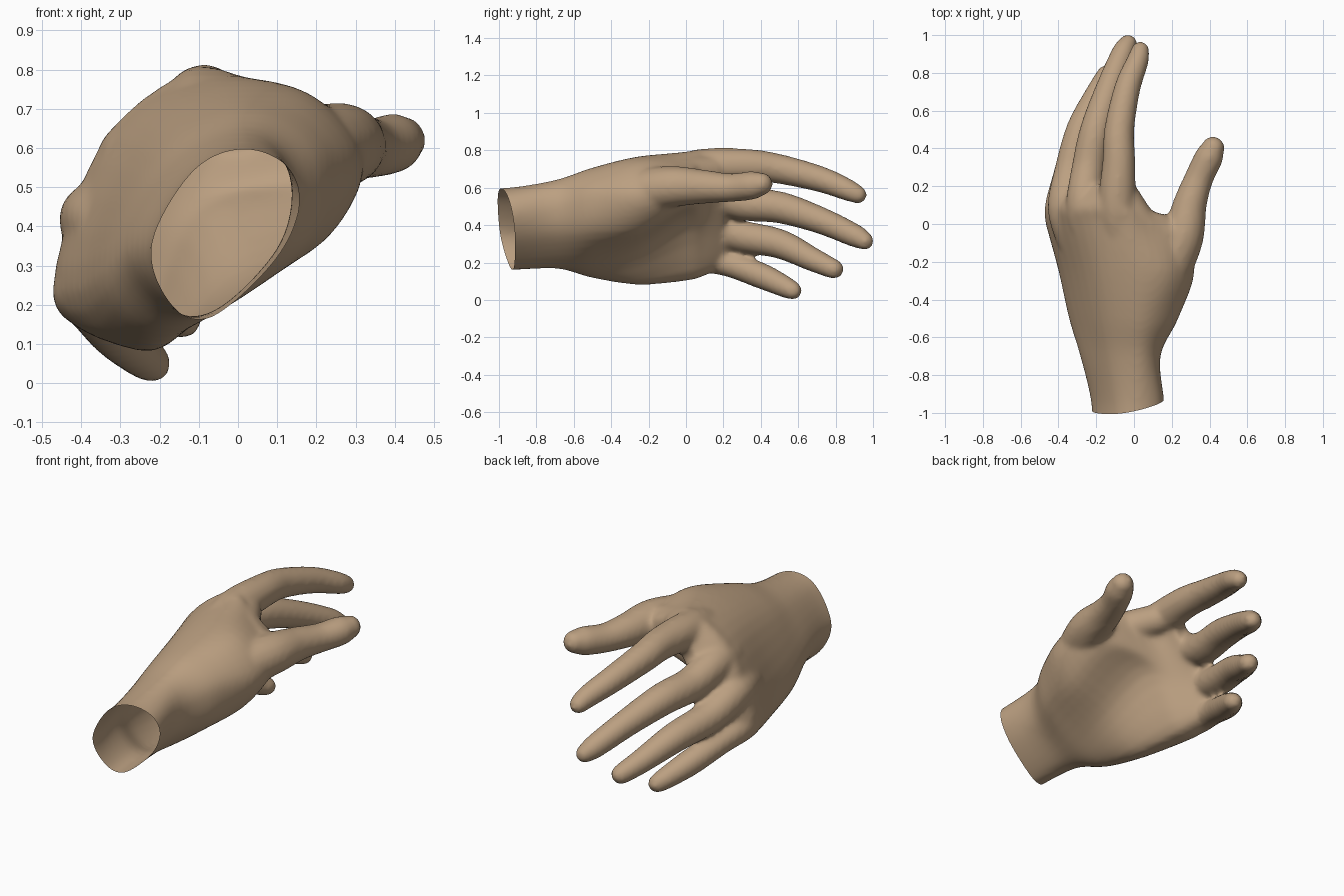
import bpy, bmesh, math
from mathutils import Vector

if "Cube" in bpy.data.objects:
    bpy.data.objects.remove(bpy.data.objects["Cube"])


def spline(pts, steps, closed=False):
    """Catmull-Rom through points of any dimension."""
    n = len(pts)
    get = (lambda i: pts[i % n]) if closed else (lambda i: pts[max(0, min(n - 1, i))])
    out = []
    for i in range(n if closed else n - 1):
        a, b, c, d = get(i - 1), get(i), get(i + 1), get(i + 2)
        for s in range(steps):
            t = s / steps
            out.append(tuple(0.5 * (2 * q + (r - p) * t + (2 * p - 5 * q + 4 * r - w) * t * t
                             + (3 * q - p - 3 * r + w) * t ** 3) for p, q, r, w in zip(a, b, c, d)))
    if not closed:
        out.append(tuple(pts[-1]))
    return out


def loft(bm, rings):
    """Skin a list of rings and cap both ends."""
    vs = [[bm.verts.new(p) for p in ring] for ring in rings]
    n = len(vs[0])
    for a, b in zip(vs, vs[1:]):
        for i in range(n):
            bm.faces.new((a[i], a[(i + 1) % n], b[(i + 1) % n], b[i]))
    bm.faces.new(vs[0][::-1])
    bm.faces.new(vs[-1])


def digit(bm, chain):
    """Tapered tube along (x, y, z, radius) points with a domed tip."""
    path = spline(chain, 5)
    rings = []
    for i, p in enumerate(path):
        d = (Vector(path[min(i + 1, len(path) - 1)][:3]) - Vector(path[max(i - 1, 0)][:3])).normalized()
        u = d.cross(Vector((0, 0, 1))).normalized()
        w = u.cross(d)
        c, r = Vector(p[:3]), p[3]
        rings.append([c + r * (u * math.cos(a) + w * math.sin(a))
                      for a in (k * math.tau / 16 for k in range(16))])
    for k in range(1, 5):
        a0 = k * math.pi / 2 / 4.3
        rings.append([c + d * r * math.sin(a0) + (q - c) * math.cos(a0) for q in rings[len(path) - 1]])
    loft(bm, rings)


# Palm and wrist sections: y, then eight (x, z) points around the outline
wrist = [(.01, .60), (.125, .555), (.16, .45), (.095, .31), (-.07, .165), (-.17, .20), (-.225, .35), (-.12, .54)]
sections = [
    (-1.15, wrist),
    (-.95, wrist),
    (-.70, [(0, .64), (.10, .60), (.14, .49), (.10, .34), (-.06, .185), (-.19, .19), (-.285, .34), (-.16, .56)]),
    (-.50, [(-.02, .70), (.13, .68), (.23, .56), (.19, .36), (-.04, .19), (-.22, .12), (-.345, .28), (-.21, .58)]),
    (-.25, [(-.04, .755), (.18, .74), (.32, .57), (.23, .38), (-.02, .27), (-.22, .08), (-.40, .24), (-.26, .61)]),
    (0, [(-.07, .79), (.10, .735), (.26, .63), (.19, .51), (-.08, .42), (-.26, .11), (-.465, .23), (-.32, .63)]),
    (.10, [(-.12, .80), (-.01, .76), (.0, .68), (-.08, .54), (-.18, .39), (-.29, .14), (-.46, .22), (-.35, .60)]),
    (.21, [(-.12, .745), (-.08, .73), (-.08, .67), (-.16, .54), (-.26, .38), (-.34, .20), (-.39, .21), (-.30, .51)]),
]
flat = [(y,) + tuple(v for p in pts for v in p) for y, pts in sections]
bm = bmesh.new()
rings = []
for row in spline(flat, 5):
    outline = spline(list(zip(row[1::2], row[2::2])), 5, closed=True)
    rings.append([(x, row[0], z) for x, z in outline])
loft(bm, rings)

# Index, middle, ring, little finger and thumb
digits = [
    [(-.08, -.08, .68, .085), (-.09, .1, .71, .1), (-.08, .33, .72, .088), (-.078, .5, .70, .08),
     (-.035, .72, .645, .07), (.018, .86, .59, .06), (.033, .918, .563, .05)],
    [(-.25, -.1, .54, .075), (-.265, .09, .575, .095), (-.24, .3, .515, .09), (-.20, .5, .495, .086),
     (-.13, .72, .425, .073), (-.06, .9, .345, .063), (-.032, .955, .315, .05)],
    [(-.33, -.1, .40, .075), (-.365, .08, .42, .093), (-.335, .28, .345, .087), (-.28, .5, .30, .08),
     (-.20, .68, .215, .065), (-.145, .79, .165, .054)],
    [(-.33, -.15, .23, .075), (-.39, .04, .235, .085), (-.37, .22, .195, .07), (-.31, .4, .13, .07),
     (-.25, .52, .075, .06), (-.22, .57, .05, .051)],
    [(.16, -.3, .57, .12), (.255, -.08, .605, .112), (.295, .1, .605, .091), (.343, .24, .60, .077),
     (.395, .35, .612, .077), (.418, .402, .62, .063)],
]
# Web bridging the thumb and index finger
digits.append([(.26, -.07, .61, .08), (.14, -.05, .64, .085), (.04, .0, .67, .09), (-.05, .14, .69, .085)])
for chain in digits:
    digit(bm, chain)
bmesh.ops.recalc_face_normals(bm, faces=bm.faces)
mesh = bpy.data.meshes.new("hand")
bm.to_mesh(mesh)
bm.free()
hand = bpy.data.objects.new("hand", mesh)
bpy.context.collection.objects.link(hand)
bpy.context.view_layer.objects.active = hand
hand.select_set(True)

# Fuse the parts into one skin and soften the joins
fuse = hand.modifiers.new("fuse", 'REMESH')
fuse.mode = 'VOXEL'
fuse.voxel_size = 0.014
soft = hand.modifiers.new("soften", 'SMOOTH')
soft.factor = 0.5
soft.iterations = 10
for m in ("fuse", "soften"):
    bpy.ops.object.modifier_apply(modifier=m)

# Open the wrist with a slanted cut
bm = bmesh.new()
bm.from_mesh(hand.data)
bmesh.ops.bisect_plane(bm, geom=bm.verts[:] + bm.edges[:] + bm.faces[:], plane_co=(-.03, -.955, .38),
                       plane_no=(-.23, 1, .2), clear_inner=True)
bm.to_mesh(hand.data)
bm.free()

# Skin colour and smooth shading
skin = bpy.data.materials.new("skin")
skin.diffuse_color = (.50, .35, .22, 1)
skin.use_nodes = True
skin.node_tree.nodes["Principled BSDF"].inputs["Base Color"].default_value = skin.diffuse_color
hand.data.materials.clear()
hand.data.materials.append(skin)
bpy.ops.object.shade_smooth_by_angle(angle=math.radians(60))
